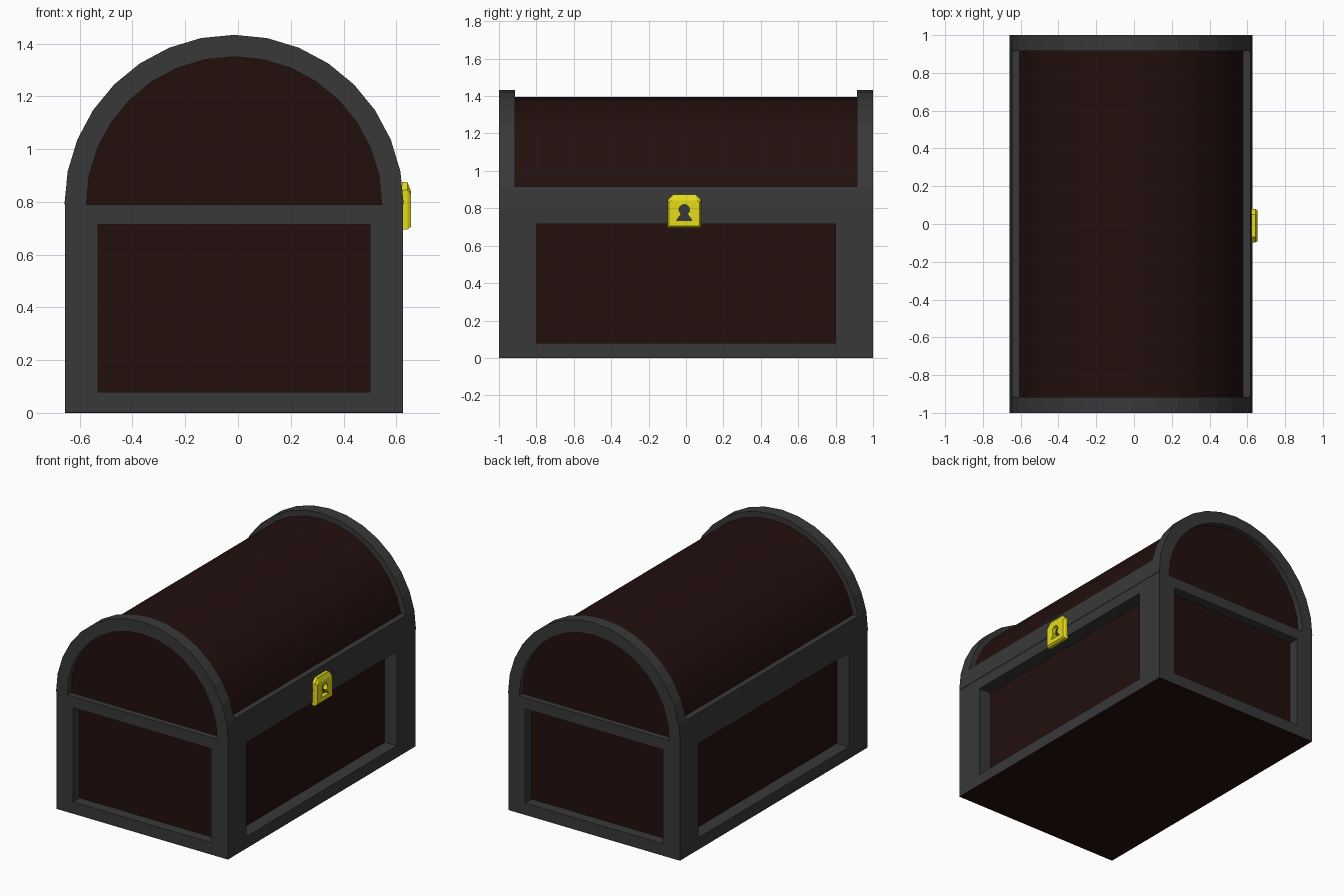
import bpy, bmesh
from math import cos, sin, pi

if "Cube" in bpy.data.objects:
    bpy.data.objects.remove(bpy.data.objects["Cube"])

CX = -0.015          # chest axis, the lock sticks out on +x
HW, HL = 0.64, 1.0   # half width and half length
ZL = 0.79            # seam between body and lid
SEG = 16             # sides of the half round lid


def material(name, rgb):
    m = bpy.data.materials.new(name)
    m.diffuse_color = (*rgb, 1)
    m.use_nodes = True
    m.node_tree.nodes["Principled BSDF"].inputs["Base Color"].default_value = m.diffuse_color
    return m


WOOD = material("dark_wood", (0.016, 0.005, 0.004))
IRON = material("dark_iron", (0.04, 0.04, 0.042))
GOLD = material("gold", (0.78, 0.72, 0.01))


def loft(name, rings, mat):
    """Closed solid through rings of equal point count."""
    bm = bmesh.new()
    loops = [[bm.verts.new(p) for p in r] for r in rings]
    n = len(loops[0])
    for a, b in zip(loops, loops[1:]):
        for i in range(n):
            j = (i + 1) % n
            bm.faces.new((a[i], a[j], b[j], b[i]))
    bm.faces.new(loops[0][::-1])
    bm.faces.new(loops[-1])
    bmesh.ops.recalc_face_normals(bm, faces=bm.faces)
    me = bpy.data.meshes.new(name)
    bm.to_mesh(me)
    bm.free()
    ob = bpy.data.objects.new(name, me)
    bpy.context.collection.objects.link(ob)
    if mat:
        me.materials.append(mat)
    return ob


def along_y(name, profile, y0, y1, mat):
    return loft(name, [[(x, y, z) for x, z in profile] for y in (y0, y1)], mat)


def box(name, x0, x1, y0, y1, z0, z1, mat):
    return along_y(name, [(CX + x0, z0), (CX + x1, z0), (CX + x1, z1), (CX + x0, z1)], y0, y1, mat)


def arc(r):
    return [(CX + r * cos(pi * i / SEG), ZL + r * sin(pi * i / SEG)) for i in range(SEG + 1)]


# wooden body and underside
PX, PY = 0.125, 0.2    # corner post size
DX, DY = 0.09, 0.07    # panel recess on the long and short sides
box("body_panels", -HW + DX, HW - DX, -HL + DY, HL - DY, 0.002, ZL - 0.005, WOOD)
box("underside", -HW, HW, -HL, HL, 0, 0.003, WOOD)

# iron posts and rails of the body
for sx, nx in ((-1, "left"), (1, "right")):
    for sy, ny in ((-1, "front"), (1, "back")):
        xs = sorted((sx * HW, sx * (HW - PX)))
        ys = sorted((sy * HL, sy * (HL - PY)))
        box(f"post_{ny}_{nx}", *xs, *ys, 0.003, ZL, IRON)
for z0, z1, nz in ((0.003, 0.08, "bottom"), (0.715, ZL, "top")):
    for s, nx, ny in ((-1, "left", "front"), (1, "right", "back")):
        xs = sorted((s * HW, s * (HW - DX - 0.01)))
        ys = sorted((s * HL, s * (HL - DY - 0.01)))
        box(f"{nz}_rail_{nx}", *xs, -HL + PY, HL - PY, z0, z1, IRON)
        box(f"{nz}_rail_{ny}", -HW + PX, HW - PX, *ys, z0, z1, IRON)

# wooden barrel lid
lid = along_y("lid_barrel", arc(0.605), -0.96, 0.96, WOOD)
bpy.context.view_layer.objects.active = lid
lid.select_set(True)
bpy.ops.object.shade_smooth_by_angle(angle=pi / 6)

# iron arches on both lid ends
for s, n in ((-1, "front"), (1, "back")):
    along_y(f"lid_arch_{n}", arc(HW + 0.003) + arc(0.56)[::-1], s * HL, s * 0.915, IRON)

# iron rails along the lid's long edges, following the first arch side
R, A = HW + 0.003, pi / SEG
for s, n in ((-1, "left"), (1, "right")):
    prof = [(R, 0), (R * cos(A), R * sin(A)), (0.57, R * sin(A)), (0.57, 0)]
    along_y(f"lid_rail_{n}", [(CX + s * x, ZL + z) for x, z in prof], -0.915, 0.915, IRON)


# lock plate with a bevelled front
def plate(x, y0, y1, z0, z1, c):
    return [(x, y0, z0), (x, y1, z0), (x, y1, z1 - c), (x, y1 - c, z1),
            (x, y0 + c, z1), (x, y0, z1 - c)]


lock = loft("lock_plate", [plate(0.622, -0.098, 0.08, 0.695, 0.875, 0.03),
                           plate(0.642, -0.098, 0.08, 0.695, 0.875, 0.03),
                           plate(0.655, -0.09, 0.072, 0.705, 0.842, 0.012)], GOLD)

# keyhole cutter: round head with a flared foot
KY, KZ, KR = -0.009, 0.792, 0.028
outline = [(KY + KR * cos(t), KZ + KR * sin(t))
           for t in [(-0.3 + 1.6 * i / 14) * pi for i in range(15)]]
outline += [(KY - 0.042, 0.735), (KY + 0.042, 0.735)]
cutter = loft("keyhole_cutter", [[(x, y, z) for y, z in outline] for x in (0.6, 0.7)], None)
cutter.hide_render = True
cutter.display_type = 'WIRE'
mod = lock.modifiers.new("keyhole", 'BOOLEAN')
mod.object = cutter
mod.operation = 'DIFFERENCE'
mod.solver = 'EXACT'

# iron backing behind the keyhole
box("keyhole_backing", 0.6, 0.641, -0.06, 0.05, 0.716, 0.85, IRON)
